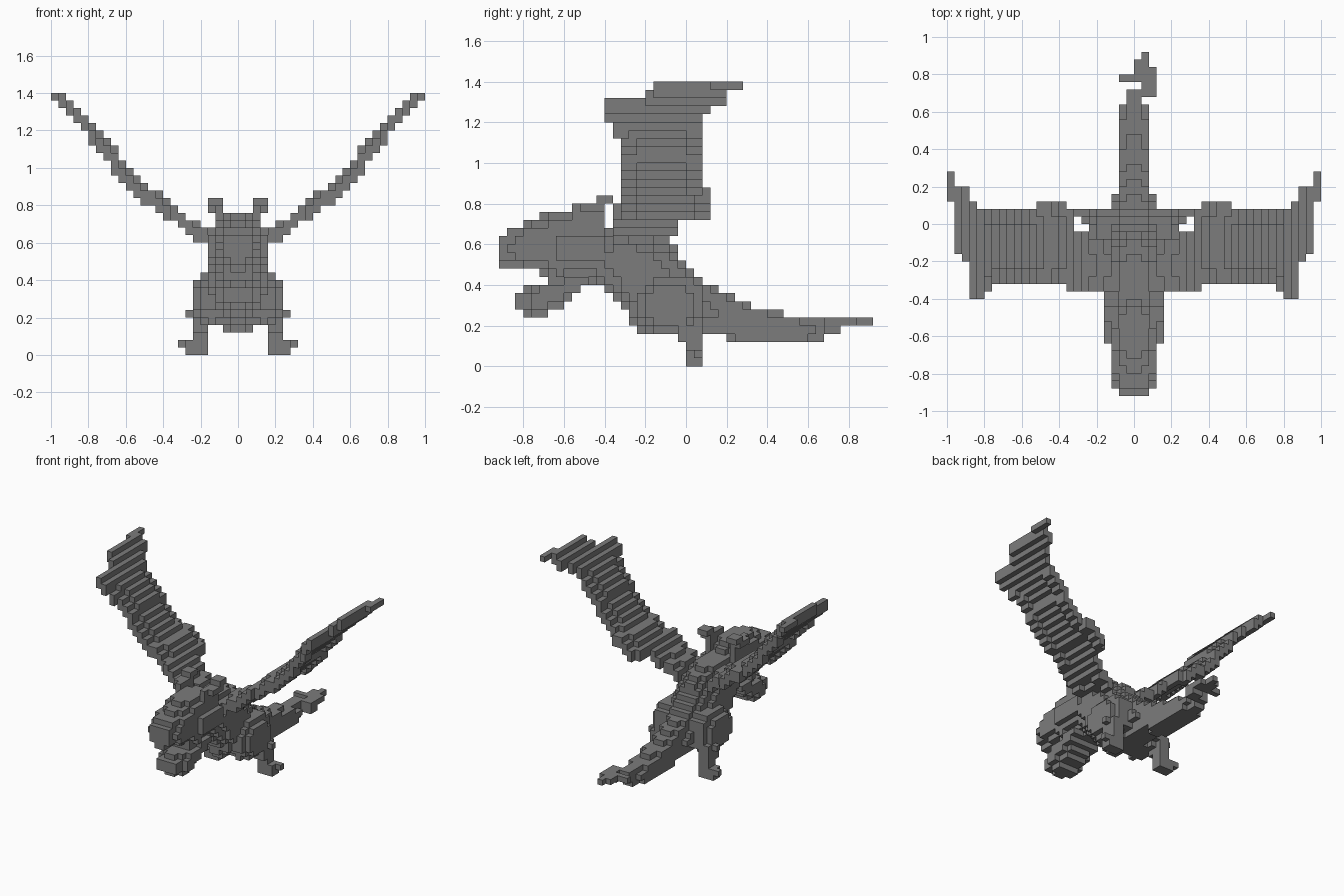
import bpy
import bmesh
from mathutils import Vector

cube = bpy.data.objects.get("Cube")
if cube:
    bpy.data.objects.remove(cube, do_unlink=True)

UNIT = 0.04
taken = set()

stone = bpy.data.materials.new("stone grey")
stone.use_nodes = True
grey = (0.2, 0.2, 0.2, 1)
stone.diffuse_color = grey
stone.node_tree.nodes["Principled BSDF"].inputs["Base Color"].default_value = grey


def lerp(table, t):
    """Interpolate rows of (key, values...) at the key t."""
    if t <= table[0][0]:
        return table[0][1:]
    for a, b in zip(table, table[1:]):
        if t <= b[0]:
            f = (t - a[0]) / (b[0] - a[0])
            return [p + (q - p) * f for p, q in zip(a[1:], b[1:])]
    return table[-1][1:]


def box(x0, x1, y0, y1, z0, z1):
    return {(x, y, z) for x in range(x0, x1) for y in range(y0, y1) for z in range(z0, z1)}


def loft(stations, power):
    """Blocks inside rounded sections along y: (y, bottom, top, half width)."""
    cells = set()
    for y in range(stations[0][0], stations[-1][0]):
        low, high, half = lerp(stations, y + 0.5)
        mid, tall = (low + high) / 2, (high - low) / 2
        for x, _, z in box(-9, 9, 0, 1, 0, 30):
            across = abs(x + 0.5) / half
            up = abs(z + 0.5 - mid) / tall
            if across ** power + up ** power <= 1:
                cells.add((x, y, z))
    return cells


def ellipsoid(centre, radii):
    reach = box(0, 9, -12, 9, 0, 20)
    return {c for c in reach if sum(((p + 0.5 - m) / r) ** 2
            for p, m, r in zip(c, centre, radii)) <= 1}


def build(name, cells):
    """Skin a set of blocks, leaving out the blocks of earlier parts."""
    cells = cells - taken
    taken.update(cells)
    bm = bmesh.new()
    corners = {}

    def corner(p):
        key = tuple(round(v) for v in p)
        if key not in corners:
            corners[key] = bm.verts.new(Vector(key) * UNIT)
        return corners[key]

    for cell in sorted(cells):
        for axis in range(3):
            for side in (0, 1):
                n = Vector((0, 0, 0))
                n[axis] = 2 * side - 1
                # Skip faces buried against this part or an earlier one
                if tuple(int(a + b) for a, b in zip(cell, n)) in taken:
                    continue
                u, v = Vector((0, 0, 0)), Vector((0, 0, 0))
                u[(axis + 1) % 3] = v[(axis + 2) % 3] = 1
                base = Vector(cell)
                base[axis] += side
                loop = [base, base + u, base + u + v, base + v]
                bm.faces.new([corner(p) for p in (loop if side else loop[::-1])])
    mesh = bpy.data.meshes.new(name)
    bm.to_mesh(mesh)
    bm.free()
    mesh.materials.append(stone)
    obj = bpy.data.objects.new(name, mesh)
    bpy.context.collection.objects.link(obj)


def build_pair(name, cells):
    build("left_" + name, cells)
    build("right_" + name, {(-1 - x, y, z) for x, y, z in cells})


# Torso tapering into the tail
build("torso", loft([(-12, 10.7, 16.3, 2.7), (-9, 8.8, 17.3, 3.8), (-6, 4.4, 17.5, 4.1),
                     (-2, 3.7, 15.3, 3.8), (0, 3.7, 12.4, 3.4), (3, 3.7, 10, 2.6),
                     (6, 3.4, 8.3, 2.3)], 2.1))
build("tail", loft([(6, 2.9, 8.2, 2.3), (9, 2.8, 7.2, 2.2), (14, 2.8, 6, 1.8),
                    (17, 2.8, 5.8, 1.4)], 2.3))
build("tail_tip", box(-1, 1, 17, 18, 4, 6) | box(1, 3, 17, 19, 4, 6) | box(-2, 3, 19, 20, 5, 6)
      | box(0, 3, 20, 21, 5, 6) | box(0, 2, 21, 22, 5, 6) | box(1, 2, 22, 23, 5, 6))

# Head with open jaws
build("skull", loft([(-23, 11.9, 16.1, 1.9), (-21, 12.5, 17.1, 2.8), (-18, 11.9, 18.4, 3),
                     (-16, 9.9, 19.3, 3.2), (-12, 10.9, 19.3, 3.2), (-10, 11, 17, 2.8)], 2.4))
build("lower_jaw", loft([(-21, 7, 9, 2.1), (-18, 5.9, 10.2, 2.8), (-15, 7.5, 11.3, 2.8),
                         (-12, 10, 12.3, 2.6)], 2.6))
build_pair("horn", box(2, 3, -14, -10, 17, 20) | box(2, 4, -11, -9, 20, 21)
           | box(2, 4, -13, -10, 19, 20))
build_pair("ear", box(3, 4, -16, -10, 13, 16) | box(2, 3, -15, -10, 13, 17))

# Hind legs
build_pair("thigh", ellipsoid((3.7, -1.8, 7.5), (2.6, 4.2, 4)))
build_pair("lower_leg", box(4, 6, -1, 2, 3, 6) | box(6, 7, 0, 1, 5, 6) | box(4, 6, 0, 2, 2, 4))
build_pair("foot", box(4, 7, 0, 2, 0, 2) | box(7, 8, 1, 2, 1, 2))

# Wings: height, half thickness and chord along the span, arched across the chord
rise = [(3, 15, 1), (7, 17.6, 0.9), (10, 20, 0.9), (13, 22, 0.9), (16, 25.3, 0.9),
        (19.5, 30, 0.9), (22, 32.8, 0.6), (25, 34.9, 0.4)]
chord = [(3, -9, -2), (5, -9, -2), (7, -9, 2), (8, -9, 2), (9, -8, 3), (12, -8, 3), (14, -8, 2),
         (18, -8, 2), (19, -9, 2), (20, -10, 2), (21, -10, 3), (22, -5, 5), (23, -4, 5), (24, -1, 7)]
wing = set()
for x in range(3, 25):
    base, thin = lerp(rise, x)
    peak, thick = lerp(rise, x + 1)
    low, high = round(base - thin), min(35, round(peak + thick))
    front, back = (round(v) for v in lerp(chord, x))
    arched = high - low > 2
    for y in range(front, back):
        middle = front + 2 <= y < back - 2
        wing |= box(x, x + 1, y, y + 1, low + (arched and middle), high - (arched and not middle))
# Trailing gap at the root, and the notched outline of the tip
wing -= box(5, 8, -1, 2, 0, 30) | box(19, 23, -10, -6, 33, 36) | box(24, 25, -1, 3, 30, 36)
build_pair("wing", wing)
